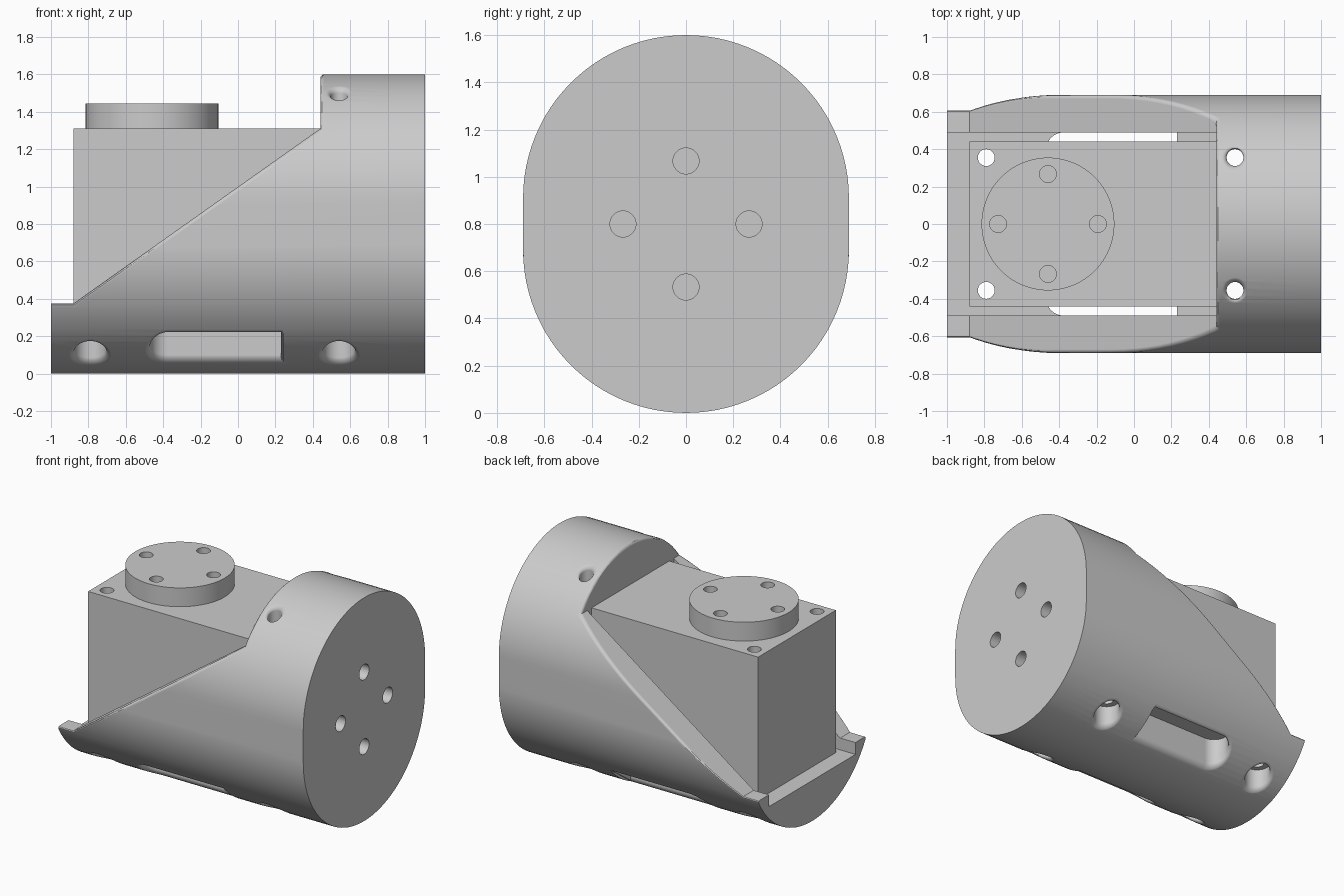
import bpy, bmesh, math
from math import sin, cos, pi, sqrt, hypot

if "Cube" in bpy.data.objects:
    bpy.data.objects.remove(bpy.data.objects["Cube"])

R, HEIGHT = 0.69, 1.6          # shell half width and height
FLOOR, DECK, WALL = 0.29, 1.31, 0.44
HOLE_Y, HOLE_R = 0.355, 0.045

grey = bpy.data.materials.new("plain_grey")
grey.use_nodes = True
grey.diffuse_color = (0.6, 0.6, 0.6, 1)
grey.node_tree.nodes["Principled BSDF"].inputs["Base Color"].default_value = (0.6, 0.6, 0.6, 1)


def loft(name, rings):
    """Closed solid through a list of equal-length rings of points."""
    bm = bmesh.new()
    loops = [[bm.verts.new(p) for p in ring] for ring in rings]
    n = len(loops[0])
    for a, b in zip(loops, loops[1:]):
        for i in range(n):
            j = (i + 1) % n
            bm.faces.new((a[i], a[j], b[j], b[i]))
    bm.faces.new(loops[0])
    bm.faces.new(loops[-1])
    bmesh.ops.recalc_face_normals(bm, faces=bm.faces)
    mesh = bpy.data.meshes.new(name)
    bm.to_mesh(mesh)
    bm.free()
    mesh.materials.append(grey)
    obj = bpy.data.objects.new(name, mesh)
    bpy.context.collection.objects.link(obj)
    return obj


def block(name, x, y, z):
    return loft(name, [[(x[0], y[0], h), (x[1], y[0], h), (x[1], y[1], h), (x[0], y[1], h)] for h in z])


def circle(n=48):
    return [(cos(2 * pi * i / n), sin(2 * pi * i / n)) for i in range(n)]


def cylinder(name, x, y, r, z):
    return loft(name, [[(x + r * c, y + r * s, h) for c, s in circle()] for h in z])


def cut(obj, cutters):
    """Subtract each cutter from the object and remove it."""
    for cutter in cutters:
        cutter.hide_render = True
        mod = obj.modifiers.new("cut", 'BOOLEAN')
        mod.operation, mod.solver, mod.object = 'DIFFERENCE', 'EXACT', cutter
        graph = bpy.context.evaluated_depsgraph_get()
        mesh = bpy.data.meshes.new_from_object(obj.evaluated_get(graph))
        obj.modifiers.clear()
        obj.data = mesh
        bpy.data.objects.remove(cutter)


def finish(obj):
    bpy.ops.object.select_all(action='DESELECT')
    obj.select_set(True)
    bpy.context.view_layer.objects.active = obj
    bpy.ops.object.shade_smooth_by_angle(angle=math.radians(30))
    mod = obj.modifiers.new("even_shading", 'WEIGHTED_NORMAL')
    mod.keep_sharp = True


def under(y):
    """Height of the shell's underside at a given y."""
    return R - sqrt(R * R - y * y)


def flare(outline, f, top=False, steps=5):
    """Rings easing from the shell surface into a vertical hole of this outline."""
    rings = []
    for k in range(steps + 1):
        t = pi / 2 * (1 - k / steps)
        out, h = f * (1 - cos(t)), f * (1 - sin(t))
        ring = []
        for x, y, nx, ny in outline:
            px, py = x + nx * out, y + ny * out
            z = under(py) + h
            ring.append((px, py, HEIGHT - z if top else z))
        rings.append(ring)
    outer = [(p[0], p[1], HEIGHT + 0.1 if top else -0.1) for p in rings[0]]
    return [outer] + rings


def round_outline(x, y, r):
    return [(x + r * c, y + r * s, c, s) for c, s in circle()]


def level(outline, z):
    return [(p[0], p[1], z) for p in outline]


# Shell: rounded section extruded along x
N = 48
section = [(R * cos(pi * i / N), HEIGHT - R + R * sin(pi * i / N)) for i in range(N + 1)]
section += [(-y, HEIGHT - z) for y, z in section]
shell = loft("shell", [[(x, y, z) for y, z in section] for x in (-1, 1)])

# Sloped opening and cavity for the motor
slope = [(-1.2, 0.375), (-0.88, 0.375), (WALL, DECK), (WALL, 1.8), (-1.2, 1.8)]
cut(shell, [loft("slope_cutter", [[(x, y, z) for x, z in slope] for y in (-1, 1)]),
            block("cavity_cutter", (-1.2, WALL), (-0.49, 0.49), (FLOOR, DECK + 0.02))])

# Screw holes and side slots, both sides
for side in (-1, 1):
    y = side * HOLE_Y
    for x, through in ((-0.79, False), (0.54, True)):
        wide, thin = round_outline(x, y, 0.085), round_outline(x, y, HOLE_R)
        rings = flare(wide, 0.03) + [level(wide, 0.22), level(thin, 0.22)]
        if through:
            rings += flare(thin, 0.025, top=True)[::-1]
        else:
            rings.append(level(thin, FLOOR + 0.05))
        cut(shell, [loft("screw_cutter", rings)])

    r, mid, x0, x1 = 0.095, side * 0.395, -0.375, 0.23
    slot = [(x0 - r * sin(pi * i / 24), mid + r * cos(pi * i / 24),
             -sin(pi * i / 24), cos(pi * i / 24)) for i in range(25)]
    slot += [(x1, mid - r, 0.4, -1), (x1, mid + r, 0.4, 1)]
    cut(shell, [loft("slot_cutter", flare(slot, 0.03) + [level(slot, FLOOR + 0.05)])])

# Mounting holes in the end face
for c, s in circle(4):
    ring = [(0.267 * c + 0.055 * a, 0.8 + 0.267 * s + 0.055 * b) for a, b in circle()]
    cut(shell, [loft("end_cutter", [[(x, y, z) for y, z in ring] for x in (0.7, 1.1)])])

# Rounded outer rim along the opening
bm = bmesh.new()
bm.from_mesh(shell.data)
bmesh.ops.remove_doubles(bm, verts=bm.verts, dist=1e-5)
bm.normal_update()


def is_rim(face):
    mid = face.calc_center_median()
    return abs(face.normal.y) < 1e-3 and abs(mid.x) < 0.98 and mid.z > 0.37


def on_skin(v):
    y, z = v.co.y, max(0, abs(v.co.z - HEIGHT / 2) - (HEIGHT / 2 - R))
    return v.co.z > 0.37 and abs(hypot(y, z) - R) < 0.002


rim = [e for e in bm.edges if all(on_skin(v) for v in e.verts)
       and sum(is_rim(f) for f in e.link_faces) == 1]
bmesh.ops.bevel(bm, geom=rim, offset=0.02, offset_type='OFFSET', segments=3,
                profile=0.5, affect='EDGES', clamp_overlap=False)
bm.to_mesh(shell.data)
bm.free()
finish(shell)

# Motor block with two through holes
motor = block("motor_block", (-0.88, WALL), (-0.44, 0.44), (FLOOR, DECK))
cut(motor, [cylinder("motor_cutter", -0.79, s * HOLE_Y, HOLE_R, (0.1, 1.5)) for s in (-1, 1)])
finish(motor)

# Output disc with four holes
disc = loft("output_disc", [[(-0.46 + 0.355 * c, 0.355 * s, z) for c, s in circle(96)] for z in (DECK, 1.445)])
cut(disc, [cylinder("disc_cutter", -0.46 + 0.267 * c, 0.267 * s, HOLE_R, (1.2, 1.5)) for c, s in circle(4)])
finish(disc)
